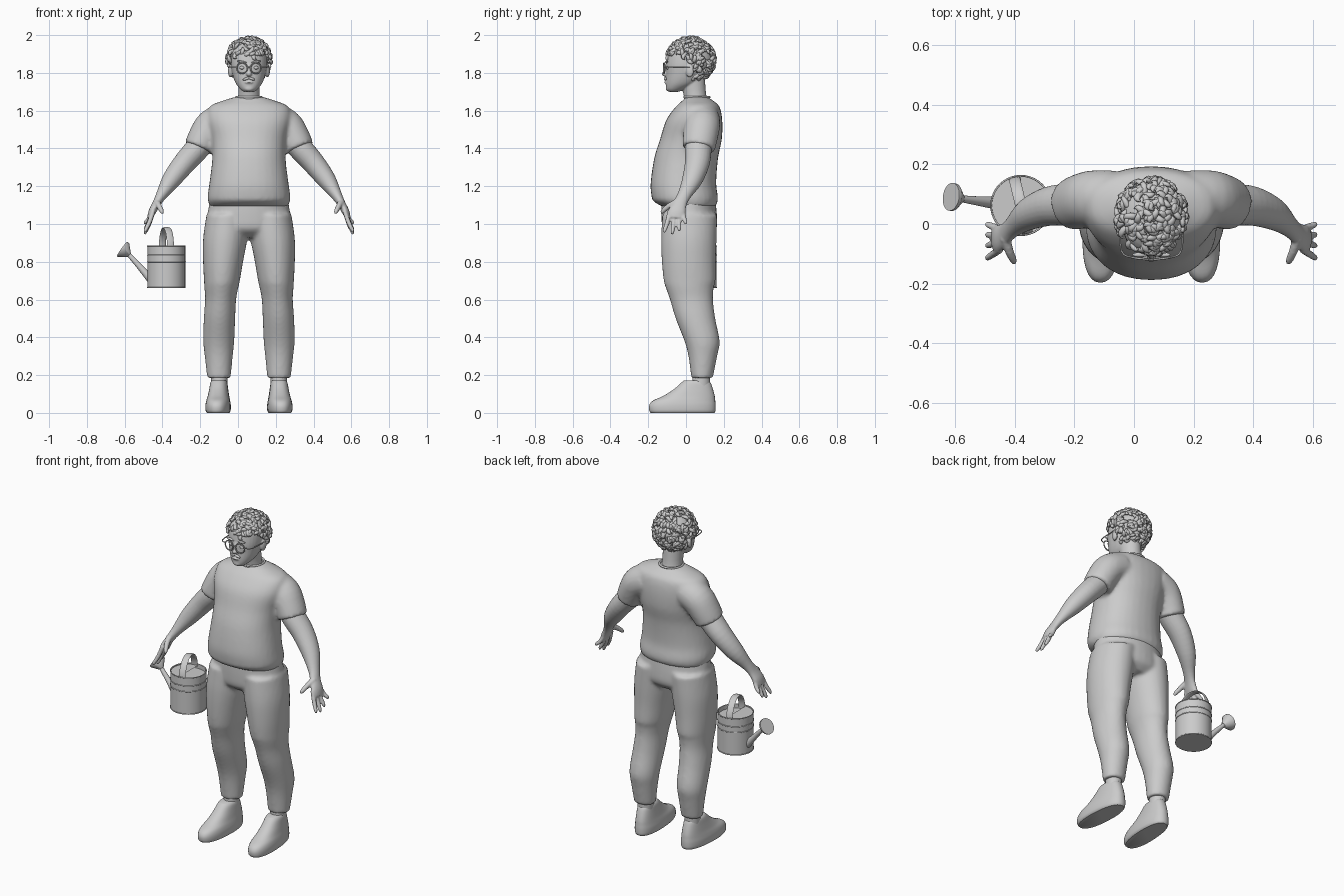
import bpy, bmesh, math, random
from mathutils import Vector, Matrix, Euler

if "Cube" in bpy.data.objects:
    bpy.data.objects.remove(bpy.data.objects["Cube"])
random.seed(4)
CX = .058                       # body centre line
SIDES = (("left", 1), ("right", -1))

grey = bpy.data.materials.new("plain grey")
grey.use_nodes = True
tone = (.6, .6, .6, 1)
grey.diffuse_color = tone
grey.node_tree.nodes["Principled BSDF"].inputs["Base Color"].default_value = tone


def finish(name, bm, angle=None):
    """Turn a bmesh into a shaded object."""
    bmesh.ops.recalc_face_normals(bm, faces=bm.faces)
    mesh = bpy.data.meshes.new(name)
    bm.to_mesh(mesh)
    bm.free()
    obj = bpy.data.objects.new(name, mesh)
    bpy.context.collection.objects.link(obj)
    mesh.materials.append(grey)
    select([obj])
    if angle:
        bpy.ops.object.shade_smooth_by_angle(angle=math.radians(angle))
    else:
        bpy.ops.object.shade_smooth()
    return obj


def select(objs):
    bpy.ops.object.select_all(action='DESELECT')
    for o in objs:
        o.select_set(True)
    bpy.context.view_layer.objects.active = objs[0]


def spline(keys, steps):
    """Smoothly interpolate a list of equal-length tuples."""
    keys = [Vector(k) for k in keys]
    out = []
    for i in range(len(keys) - 1):
        a, b, c, d = keys[max(i - 1, 0)], keys[i], keys[i + 1], keys[min(i + 2, len(keys) - 1)]
        for j in range(steps):
            t = j / steps
            out.append(b + (c - a) * (t / 2) + (a * 2 - b * 5 + c * 4 - d) * (t * t / 2)
                       + (b * 3 - a - c * 3 + d) * (t ** 3 / 2))
    return out + [keys[-1]]


def skin(bm, rings):
    """Bridge rings of points and cap both ends."""
    loops = [[bm.verts.new(p) for p in ring] for ring in rings]
    n = len(loops[0])
    for a, b in zip(loops, loops[1:]):
        for i in range(n):
            bm.faces.new((a[i], a[(i + 1) % n], b[(i + 1) % n], b[i]))
    bm.faces.new(loops[0])
    bm.faces.new(loops[-1])


def stack(name, keys, steps=4, n=32, power=1, angle=50):
    """Horizontal ovals: (height, centre x, half width, front y, back y)."""
    def bend(v):
        return math.copysign(abs(v) ** power, v)
    rings = []
    for z, x, r, front, back in spline(keys, steps):
        turn = [math.tau * i / n for i in range(n)]
        rings.append([Vector((x + r * bend(math.cos(a)),
                              (front + back) / 2 + (back - front) / 2 * bend(math.sin(a)), z)) for a in turn])
    bm = bmesh.new()
    skin(bm, rings)
    return finish(name, bm, angle)


def add_tube(bm, keys, steps=4, n=16, ref=(0, 1, 0)):
    """Path tube: (x, y, z, radius along ref, radius across)."""
    pts = spline(keys, steps)
    rings = []
    for i, p in enumerate(pts):
        t = (pts[min(i + 1, len(pts) - 1)] - pts[max(i - 1, 0)])
        t = Vector(t[:3]).normalized()
        u = Vector(ref)
        u = (u - t * u.dot(t)).normalized()
        v = t.cross(u)
        rings.append([Vector(p[:3]) + u * p[3] * math.cos(a) + v * p[4] * math.sin(a)
                      for a in (math.tau * k / n for k in range(n))])
    skin(bm, rings)


def tube(name, keys, steps=4, n=16, ref=(0, 1, 0)):
    bm = bmesh.new()
    add_tube(bm, keys, steps, n, ref)
    return finish(name, bm, 50)


def ball(name, at, size, turn=(0, 0, 0)):
    bm = bmesh.new()
    bmesh.ops.create_uvsphere(bm, u_segments=20, v_segments=12, radius=1)
    bm.transform(Matrix.LocRotScale(Vector(at), Euler(turn), Vector(size)))
    return finish(name, bm)


def torus(name, at, major, minor, turn=(0, 0, 0), n=32):
    loop = [Vector((major * math.cos(math.tau * i / n), major * math.sin(math.tau * i / n), 0)) for i in range(n)]
    place = Matrix.LocRotScale(Vector(at), Euler(turn), None)
    bm = bmesh.new()
    rows = [[bm.verts.new(place @ (p + p.normalized() * minor * math.cos(a) + Vector((0, 0, minor * math.sin(a)))))
             for a in (math.tau * k / 8 for k in range(8))] for p in loop]
    for i in range(n):
        a, b = rows[i], rows[(i + 1) % n]
        for k in range(8):
            bm.faces.new((a[k], b[k], b[(k + 1) % 8], a[(k + 1) % 8]))
    return finish(name, bm)


def blend(name, parts, voxel, rounds):
    """Fuse overlapping volumes into one soft surface."""
    select(parts)
    bpy.ops.object.join()
    obj = bpy.context.object
    obj.name = name
    fuse = obj.modifiers.new("fuse", 'REMESH')
    fuse.mode, fuse.voxel_size, fuse.use_smooth_shade = 'VOXEL', voxel, True
    soften = obj.modifiers.new("soften", 'SMOOTH')
    soften.iterations = rounds
    for m in ("fuse", "soften"):
        bpy.ops.object.modifier_apply(modifier=m)
    bpy.ops.object.shade_smooth()


def side_path(s, keys):
    return [(CX + s * k[0],) + tuple(k[1:]) for k in keys]


# Shirt
shirt = [stack("torso", [
    (1.09, CX, .205, -.12, .155), (1.12, CX, .217, -.172, .168), (1.15, CX, .219, -.183, .168),
    (1.22, CX, .209, -.187, .16), (1.35, CX, .194, -.168, .17), (1.45, CX, .2, -.137, .19),
    (1.55, CX, .222, -.105, .192), (1.62, CX, .21, -.055, .178), (1.652, CX, .14, -.02, .145),
    (1.672, CX, .075, 0, .115)], power=.9)]
for side, s in SIDES:
    shirt.append(tube("sleeve", side_path(s, [
        (.12, .09, 1.555, .09, .09), (.195, .085, 1.52, .095, .09), (.24, .075, 1.455, .092, .084),
        (.266, .066, 1.4, .087, .08)]), n=24))
blend("shirt", shirt, .011, 5)
torus("collar", (CX, .058, 1.672), .066, .006)

# Trousers
trousers = [stack("hips", [
    (.93, CX, .15, -.07, .12), (.97, CX, .22, -.12, .16), (1.03, CX, .222, -.13, .165),
    (1.14, CX, .205, -.13, .155)])]
for side, s in SIDES:
    trousers.append(stack("leg", [(z, CX + s * dx, r, f, b) for z, dx, r, f, b in (
        (.185, .159, .062, .028, .142), (.3, .16, .074, .013, .165), (.38, .16, .082, -.008, .178),
        (.5, .156, .083, -.055, .155), (.6, .15, .082, -.085, .143), (.665, .146, .09, -.108, .147),
        (.7, .143, .095, -.118, .156), (.8, .137, .106, -.128, .157), (.92, .126, .117, -.132, .162),
        (1.05, .11, .115, -.125, .165))]))
blend("trousers", trousers, .011, 4)

# Ankles and shoes
for side, s in SIDES:
    x = CX + s * .158
    stack(side + "_ankle", [(.1, x, .044, .03, .128), (.21, x, .044, .035, .128)])
    shoe = stack(side + "_shoe", [
        (0, x, .058, -.187, .15), (.012, x, .065, -.195, .156), (.04, x, .066, -.195, .157),
        (.065, x, .062, -.175, .155), (.09, x, .056, -.12, .152), (.125, x, .05, -.065, .143),
        (.16, x, .044, -.025, .13), (.172, x, .036, -.01, .115)], power=.85)
    pivot = Matrix.Translation((x, .08, 0))
    shoe.data.transform(pivot @ Matrix.Rotation(s * math.radians(3), 4, 'Z') @ pivot.inverted())

# Arms and hands
FINGERS = {-.113: .955, -.072: .945, -.036: .962, -.002: .997}
for side, s in SIDES:
    parts = [tube("arm", side_path(s, [
        (.2, .08, 1.5, .07, .065), (.265, .066, 1.41, .071, .065), (.34, .06, 1.325, .066, .06),
        (.41, .033, 1.235, .054, .05), (.462, -.008, 1.155, .036, .03), (.488, -.032, 1.11, .037, .022),
        (.512, -.048, 1.065, .046, .02), (.526, -.052, 1.03, .04, .013)]), n=24)]
    for y, z in FINGERS.items():
        root = -.05 + (y + .055) * .62
        parts.append(tube("finger", side_path(s, [
            (.506, root, 1.07, .012, .012), (.528, (root + y) / 2, (z + 1.06) / 2, .0125, .0125),
            (.548, y, z + .012, .01, .01), (.55, y, z, .005, .005)]), n=10))
    parts.append(tube("thumb", side_path(s, [
        (.49, -.045, 1.12, .018, .016), (.476, -.09, 1.095, .015, .015),
        (.462, -.122, 1.068, .012, .012), (.458, -.13, 1.055, .006, .006)]), n=10, ref=(1, 0, 0)))
    blend(side + "_arm", parts, .0055, 2)

# Head with neck, nose and ears
head = [
    stack("skull", [(1.7, CX, .028, -.092, -.04), (1.715, CX, .047, -.104, 0), (1.745, CX, .07, -.107, .06),
                    (1.79, CX, .087, -.106, .1), (1.85, CX, .097, -.106, .12), (1.92, CX, .09, -.09, .12),
                    (1.965, CX, .05, -.04, .08)], power=.93),
    stack("neck", [(1.63, CX, .07, -.01, .125), (1.68, CX, .057, -.012, .108), (1.77, CX, .058, -.035, .1)]),
    ball("nose", (CX, -.112, 1.795), (.015, .016, .014)),
    ball("bridge", (CX, -.107, 1.82), (.009, .013, .032), (-.2, 0, 0)),
    ball("lower lip", (CX, -.108, 1.75), (.02, .008, .006)),
    ball("chin", (CX, -.093, 1.718), (.026, .015, .016))]
head += [ball("ear", (CX + s * .098, .02, 1.81), (.012, .022, .034), (0, 0, -s * .3)) for _, s in SIDES]
blend("head", head, .005, 2)

# Face details and glasses
for side, s in SIDES:
    ball(side + "_eye", (CX + s * .036, -.096, 1.827), (.014, .011, .009))
    ball(side + "_eyebrow", (CX + s * .038, -.103, 1.858), (.026, .008, .006), (0, -s * .15, 0))
    ball(side + "_moustache", (CX + s * .014, -.109, 1.769), (.02, .008, .007), (0, s * .3, 0))
    torus(side + "_lens_rim", (CX + s * .037, -.116, 1.825), .028, .0035, (math.pi / 2, 0, s * .12))
    tube(side + "_temple", side_path(s, [(.065, -.112, 1.832, .003, .003), (.1, -.09, 1.832, .003, .003),
                                        (.107, .02, 1.832, .003, .003)]), n=8, ref=(0, 0, 1))
tube("glasses_bridge", [(CX + d, -.12, 1.83, .003, .003) for d in (-.011, .011)], n=8)

# Hair: scalp cap and curls above a hairline
middle, size = Vector((CX, .024, 1.868)), Vector((.107, .118, .109))


def in_hair(d):
    return d.z > (.17 if d.y < -.45 else -.08 if d.y < .15 else -.88)


bm = bmesh.new()
bmesh.ops.create_icosphere(bm, subdivisions=4, radius=1)
bmesh.ops.delete(bm, geom=[v for v in bm.verts if not in_hair(v.co)], context='VERTS')
bm.transform(Matrix.LocRotScale(middle, None, size))
finish("scalp_hair", bm)
bm = bmesh.new()
for _ in range(420):
    d = Vector([random.gauss(0, 1) for _ in range(3)]).normalized()
    if not in_hair(d):
        continue
    base = middle + d * size
    swirl = d.cross(Vector([random.gauss(0, 1) for _ in range(3)])).normalized()
    other = d.cross(swirl)
    lift = random.uniform(.012, .019)
    path = [base - swirl * .016 - d * .006, base + d * lift * .5, base + swirl * .016 + d * lift * .8 + other * .005,
            base + swirl * .02 + d * lift * .5 + other * .017]
    add_tube(bm, [(*p, r, r * .8) for p, r in zip(path, (.009, .012, .009, .002))], 3, 7, other)
finish("curls", bm)

# Watering can
can = Vector((-.379, .062, 0))
bm = bmesh.new()
bmesh.ops.create_cone(bm, cap_ends=True, segments=40, radius1=.1, radius2=.1, depth=.2,
                      matrix=Matrix.Translation(can + Vector((0, 0, .76))))
finish("can_body", bm, 30)
bm = bmesh.new()
rows = [[bm.verts.new(can + Vector((r * math.cos(a), r * math.sin(a), z))) for a in
         (math.tau * i / 40 for i in range(40))] for r, z in ((.1, .85), (.1, .885), (.096, .885), (.096, .85))]
for a, b in zip(rows, rows[1:]):
    for i in range(40):
        bm.faces.new((a[i], a[i - 1], b[i - 1], b[i]))
finish("can_rim", bm, 30)
for i, z in enumerate((.663, .8, .835, .884)):
    torus("can_band_" + str(i), can + Vector((0, 0, z)), .0995, .003, n=40)
bm = bmesh.new()
half = [bm.verts.new(can + Vector((.097 * math.cos(a), .097 * math.sin(a), .88)))
        for a in (math.pi * (.5 + i / 20) for i in range(21))]
bm.faces.new(half)
finish("can_half_lid", bm, 30)
lean = Vector((.96, .27, 0))
arch = [(math.cos(math.pi * i / 12), math.sin(math.pi * i / 12)) for i in range(13)]
tube("can_handle", [(can.x - .022 * c, can.y + .092 * c, .87 + .11 * h, .019, .004) for c, h in arch],
     steps=2, n=12, ref=lean)
tube("can_spout", [(-.46, .07, .705, .022, .022), (-.53, .078, .785, .015, .015),
                   (-.588, .086, .848, .011, .011)], n=16)
tube("can_rose", [(-.575, .085, .835, .012, .012), (-.606, .09, .862, .047, .047),
                  (-.613, .091, .867, .047, .047)], steps=1, n=28)
